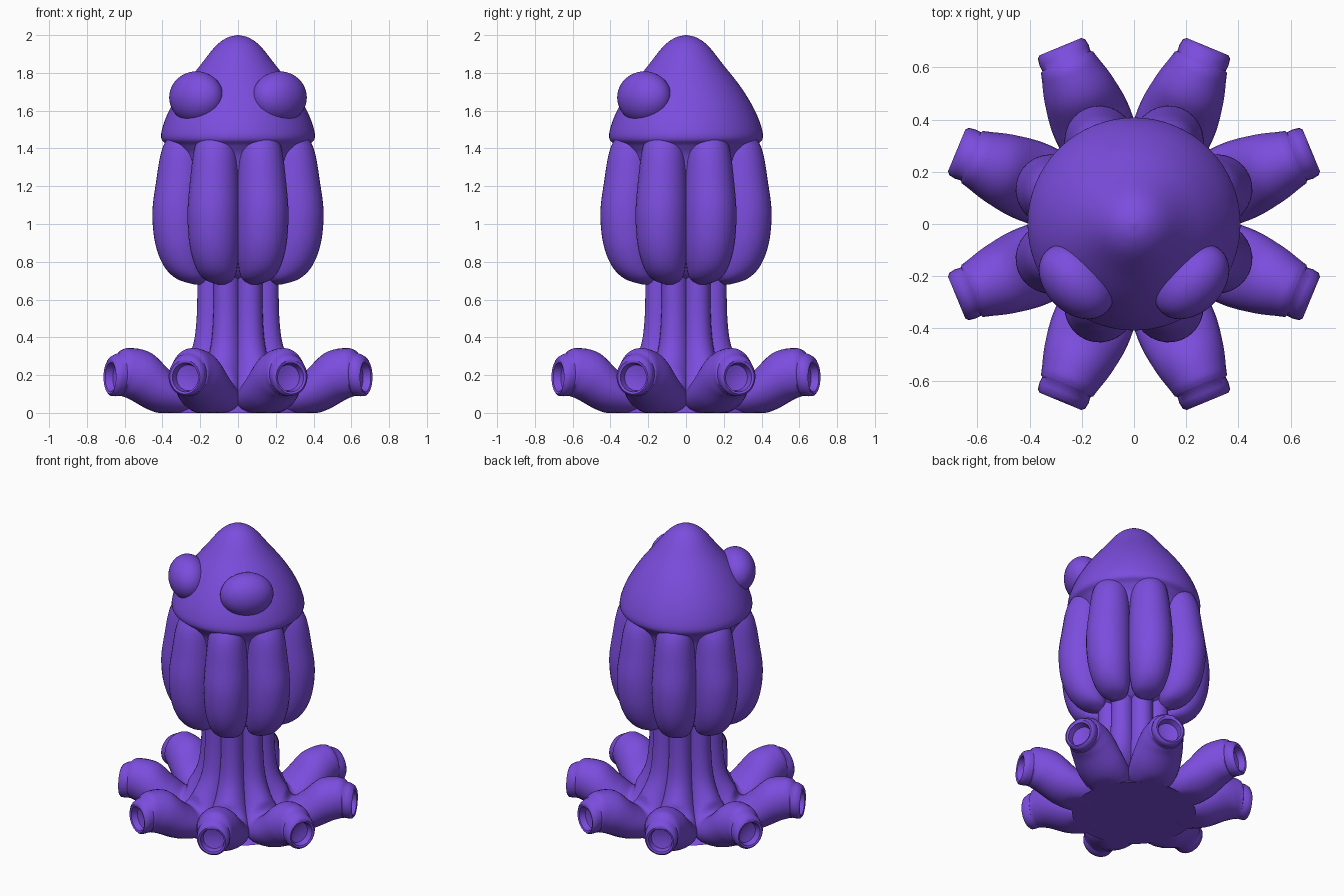
import bpy, bmesh, math
from mathutils import Vector

cube = bpy.data.objects.get("Cube")
if cube:
    bpy.data.objects.remove(cube, do_unlink=True)

purple = bpy.data.materials.new("purple skin")
purple.use_nodes = True
COLOR = (0.2, 0.074, 0.73, 1)
purple.diffuse_color = COLOR
purple.node_tree.nodes["Principled BSDF"].inputs["Base Color"].default_value = COLOR


def smooth_path(points, steps=6):
    """Catmull-Rom interpolation through tuples of any length."""
    pts = [Vector(p) for p in points]
    out = []
    for i in range(len(pts) - 1):
        a, b = pts[max(i - 1, 0)], pts[i]
        c, d = pts[i + 1], pts[min(i + 2, len(pts) - 1)]
        for s in range(steps):
            t = s / steps
            out.append(0.5 * (2 * b + (c - a) * t + (2 * a - 5 * b + 4 * c - d) * t * t
                              + (3 * b - a - 3 * c + d) * t ** 3))
    return out + [pts[-1]]


def loft(name, rings, angle=40):
    """Skin a list of closed rings and cap both ends."""
    bm = bmesh.new()
    loops = [[bm.verts.new(p) for p in ring] for ring in rings]
    n = len(loops[0])
    for a, b in zip(loops, loops[1:]):
        for i in range(n):
            j = (i + 1) % n
            bm.faces.new((a[i], a[j], b[j], b[i]))
    bm.faces.new(loops[0])
    bm.faces.new(loops[-1])
    bmesh.ops.recalc_face_normals(bm, faces=bm.faces)
    mesh = bpy.data.meshes.new(name)
    bm.to_mesh(mesh)
    bm.free()
    ob = bpy.data.objects.new(name, mesh)
    bpy.context.collection.objects.link(ob)
    finish(ob, angle)
    return ob


def finish(ob, angle=40):
    ob.data.materials.append(purple)
    bpy.ops.object.select_all(action='DESELECT')
    ob.select_set(True)
    bpy.context.view_layer.objects.active = ob
    bpy.ops.object.shade_smooth_by_angle(angle=math.radians(angle))


def lathe(name, profile, sides=64):
    rings = [[(r * math.cos(math.tau * i / sides), r * math.sin(math.tau * i / sides), z)
              for i in range(sides)] for r, z in smooth_path(profile)]
    return loft(name, rings)


def section(r, z, w, h, tilt, sides=28):
    """Elliptic ring across a path lying in the xz plane, flattened at the ground."""
    t = math.radians(tilt)
    ring = []
    for i in range(sides):
        a = math.tau * i / sides
        up = h * math.sin(a)
        ring.append((r - up * math.sin(t), w * math.cos(a), max(0, z + up * math.cos(t))))
    return ring


def radial_copies(ob, name, count=8):
    for k in range(count):
        o = ob if k == 0 else ob.copy()
        if k:
            bpy.context.collection.objects.link(o)
        o.name = f"{name}_{k + 1}"
        o.rotation_euler.z = math.tau * (k + 0.5) / count


# Pointed mantle with a rounded lip, tapering to an inner body
lathe("mantle", [(0.005, 2.0), (0.06, 1.985), (0.12, 1.94), (0.2, 1.84), (0.29, 1.725),
                 (0.36, 1.61), (0.4, 1.51), (0.405, 1.45), (0.37, 1.41), (0.335, 1.33),
                 (0.32, 1.1), (0.29, 0.85), (0.2, 0.72), (0.1, 0.7)])

# Neck that flares into the flat base
lathe("neck", [(0.15, 0.78), (0.15, 0.5), (0.165, 0.3), (0.22, 0.15), (0.31, 0.06), (0.38, 0)])

# Swollen lobes hanging below the mantle
lobe = [(0.28, 1.52, 0.08, 0.07, -90), (0.31, 1.4, 0.112, 0.115, -90),
        (0.325, 1.22, 0.13, 0.135, -90), (0.335, 1.06, 0.138, 0.145, -90),
        (0.328, 0.9, 0.132, 0.137, -90), (0.3, 0.78, 0.112, 0.118, -90),
        (0.265, 0.71, 0.08, 0.08, -90), (0.23, 0.68, 0.02, 0.02, -90)]
radial_copies(loft("lobe", [section(*s) for s in smooth_path(lobe)], 60), "lobe")

# Arms: run down the neck, spread over the ground and lift at a hollow tip
arm = [(0.15, 0.76, 0.07, 0.078, -90), (0.15, 0.5, 0.073, 0.082, -90),
       (0.16, 0.33, 0.085, 0.1, -85), (0.21, 0.17, 0.11, 0.125, -52),
       (0.32, 0.085, 0.145, 0.1, -8), (0.44, 0.115, 0.155, 0.115, 22),
       (0.56, 0.195, 0.138, 0.135, 24), (0.64, 0.215, 0.116, 0.13, 8),
       (0.67, 0.21, 0.108, 0.122, 2)]
tip = [(0.675, 0.205, 0.1, 0.114, 0), (0.7, 0.2, 0.102, 0.112, 0),
       (0.725, 0.193, 0.098, 0.104, 0), (0.735, 0.19, 0.086, 0.09, 0),
       (0.73, 0.188, 0.074, 0.077, 0), (0.69, 0.186, 0.066, 0.068, 0),
       (0.68, 0.185, 0.03, 0.03, 0)]
radial_copies(loft("arm", [section(*s) for s in smooth_path(arm) + tip], 50), "arm")

# Bulging eyes on the front corners
for side, name in ((1, "left_eye"), (-1, "right_eye")):
    bpy.ops.mesh.primitive_uv_sphere_add(segments=40, ring_count=24, radius=1,
                                         location=(0.22 * side, -0.22, 1.67))
    eye = bpy.context.object
    eye.name = name
    eye.scale = (0.12, 0.165, 0.138)
    eye.rotation_euler.z = -math.pi / 4 * side
    finish(eye)
